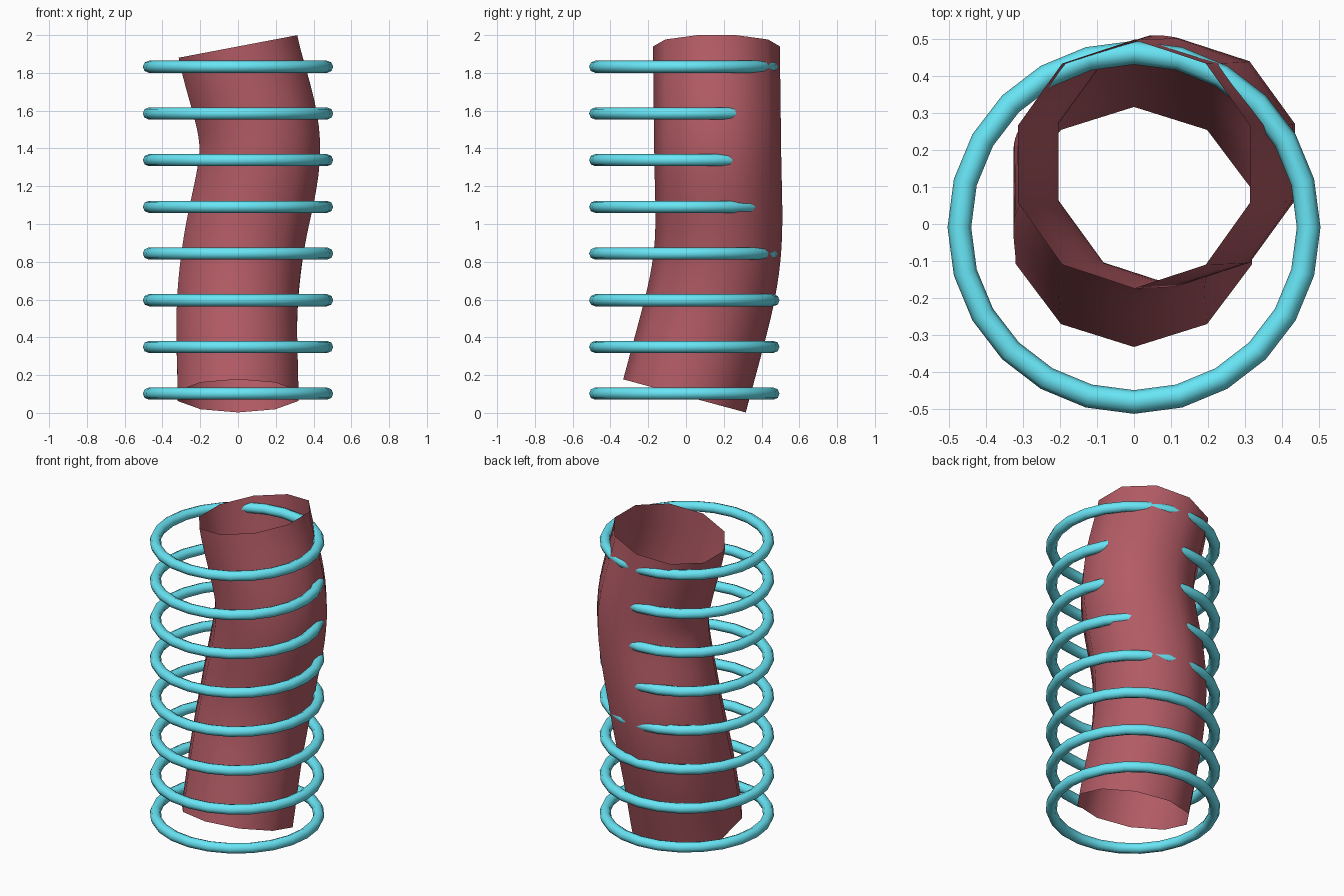
import bpy, bmesh, math
from mathutils import Vector

if "Cube" in bpy.data.objects:
    bpy.data.objects.remove(bpy.data.objects["Cube"])


def material(name, color):
    m = bpy.data.materials.new(name)
    m.diffuse_color = color
    m.use_nodes = True
    m.node_tree.nodes["Principled BSDF"].inputs["Base Color"].default_value = m.diffuse_color
    return m


def hermite(z, keys):
    # keys: (z, x, y, dx/dz, dy/dz); returns centre and tangent
    for a, b in zip(keys, keys[1:]):
        if z <= b[0] + 1e-6:
            break
    h = b[0] - a[0]
    t = (z - a[0]) / h
    pos, tan = [], []
    for i in (1, 2):
        p, q, m, n = a[i], b[i], a[i + 2] * h, b[i + 2] * h
        c2, c3 = 3 * (q - p) - 2 * m - n, 2 * (p - q) + m + n
        pos.append(p + m * t + c2 * t**2 + c3 * t**3)
        tan.append((m + 2 * c2 * t + 3 * c3 * t**2) / h)
    return Vector((*pos, z)), Vector((*tan, 1))


# Bent ten-sided open tube
PATH = [(0.09, 0.0, -0.008, 0.0, 0.27),
        (0.5, -0.006, 0.102, 0.02, 0.26),
        (0.93, 0.037, 0.172, 0.17, 0.04),
        (1.37, 0.115, 0.168, 0.05, -0.01),
        (1.94, 0.0, 0.162, -0.19, 0.0)]
SIDES, STEPS, RADIUS = 10, 32, 0.336
bm = bmesh.new()
loops = []
for s in range(STEPS + 1):
    z = PATH[0][0] + (PATH[-1][0] - PATH[0][0]) * s / STEPS
    centre, tangent = hermite(z, PATH)
    turn = Vector((0, 0, 1)).rotation_difference(tangent)
    ring = []
    for k in range(SIDES):
        a = math.tau * k / SIDES + math.pi / 2
        ring.append(bm.verts.new(centre + turn @ Vector((math.cos(a), math.sin(a), 0)) * RADIUS))
    loops.append(ring)
for lo, hi in zip(loops, loops[1:]):
    for k in range(SIDES):
        j = (k + 1) % SIDES
        bm.faces.new((lo[k], lo[j], hi[j], hi[k])).smooth = True
mesh = bpy.data.meshes.new("bent_tube")
bm.to_mesh(mesh)
bm.free()
tube = bpy.data.objects.new("bent_tube", mesh)
bpy.context.collection.objects.link(tube)
mesh.materials.append(material("dull_red", (0.45, 0.105, 0.13, 1)))

# Stack of eight hoops
cyan = material("cyan", (0.14, 0.79, 0.92, 1))
for i in range(8):
    bpy.ops.mesh.primitive_torus_add(major_segments=24, minor_segments=8,
                                     major_radius=0.472, minor_radius=0.032,
                                     location=(0, -0.009, 0.102 + 0.2472 * i))
    hoop = bpy.context.object
    hoop.name = f"hoop_{i + 1}"
    hoop.data.materials.append(cyan)
    bpy.ops.object.shade_smooth()
